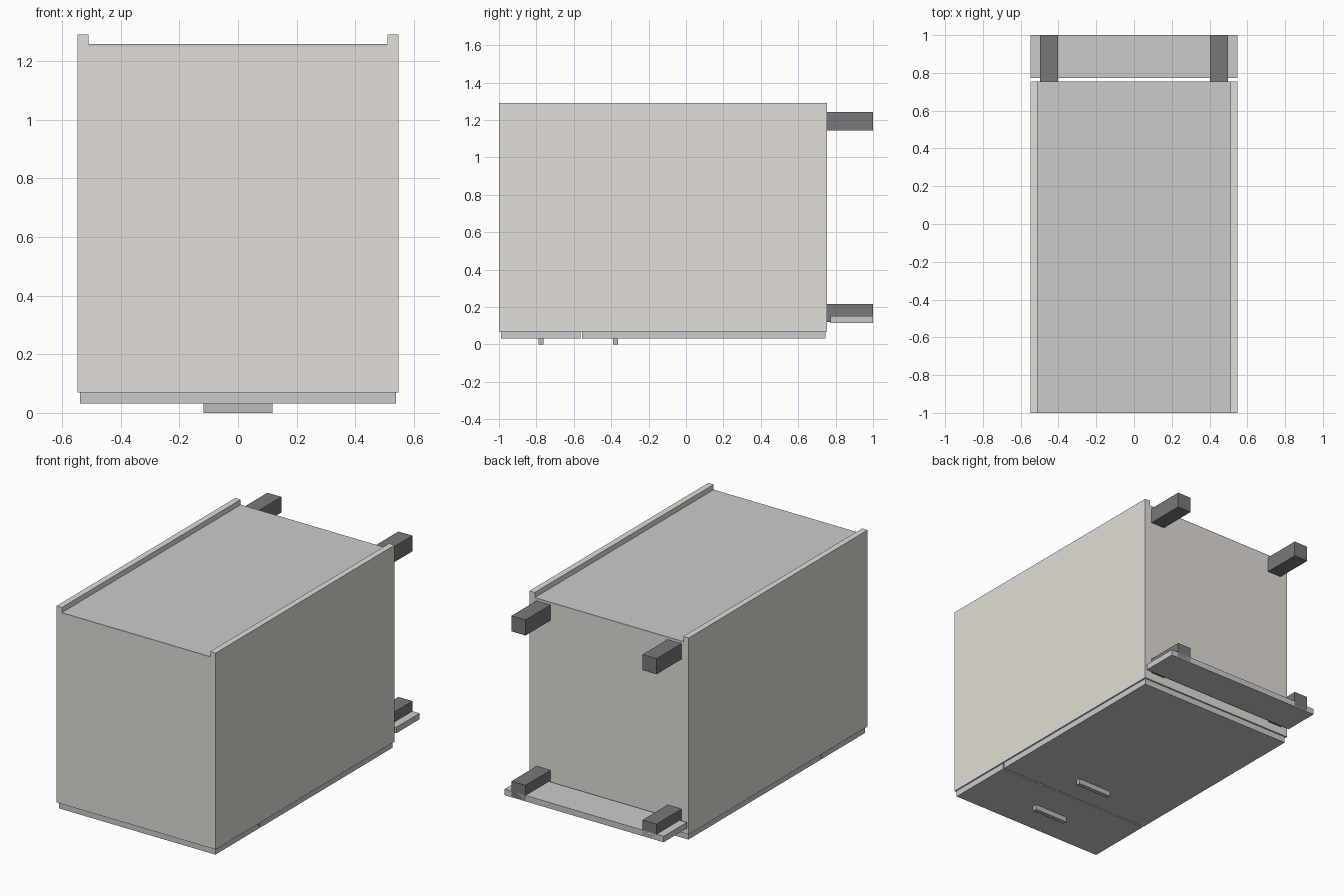
import bpy

if "Cube" in bpy.data.objects:
    bpy.data.objects.remove(bpy.data.objects["Cube"])


def material(name, r, g, b):
    m = bpy.data.materials.new(name)
    m.diffuse_color = (r, g, b, 1)
    m.use_nodes = True
    m.node_tree.nodes["Principled BSDF"].inputs["Base Color"].default_value = m.diffuse_color
    return m


BODY = material("warm_grey", 0.76, 0.73, 0.68)
PANEL = material("pale_grey", 0.83, 0.83, 0.80)
PLINTH = material("mid_grey", 0.69, 0.69, 0.66)
METAL = material("metal", 0.50, 0.50, 0.52)
BLACK = material("black_plastic", 0.19, 0.19, 0.20)


def box(name, x, y, z, mat):
    """Box from (min, max) ranges on each axis."""
    bpy.ops.mesh.primitive_cube_add(size=1)
    o = bpy.context.object
    o.name = name
    o.location = [(a + b) / 2 for a, b in (x, y, z)]
    o.scale = [b - a for a, b in (x, y, z)]
    bpy.ops.object.transform_apply(location=True, rotation=True, scale=True)
    o.data.materials.append(mat)
    return o


W, T = 0.547, 0.037          # half width, board thickness
Y0, Y1 = -1.0, 0.755         # cabinet top and bottom (it lies on its front)
Z0, Z1 = 0.07, 1.29          # front and rear edges of the carcass
IN = W - T

# Carcass boards
for side, s in (("left", -1), ("right", 1)):
    box(side + "_side", sorted((s * W, s * IN)), (Y0, Y1), (Z0, Z1), BODY)
box("top_board", (-IN, IN), (Y0, Y0 + T), (Z0, 1.25), BODY)
box("bottom_board", (-IN, IN), (Y1 - T, Y1), (Z0, 1.25), BODY)
box("back_panel", (-IN, IN), (Y0, Y1), (1.25, 1.258), PANEL)
box("drawer_rail", (-IN, IN), (-0.58, -0.54), (Z0, 0.25), BODY)

# Drawer front and door with their handles
for name, y, hy in (("drawer", (-0.99, -0.565), -0.775),
                    ("door", (-0.555, 0.745), -0.376)):
    box(name + "_front", (-0.538, 0.538), y, (0.032, Z0), PANEL)
    box(name + "_handle", (-0.117, 0.117), (hy - 0.0135, hy + 0.0135),
        (0.0, 0.032), METAL)

# Feet
for side, s in (("left", -1), ("right", 1)):
    for end, z in (("front", (0.12, 0.215)), ("rear", (1.145, 1.242))):
        box(f"{end}_{side}_foot", sorted((s * 0.402, s * 0.498)),
            (Y1, 1.0), z, BLACK)

# Plinth board
box("plinth", (-W, W), (0.772, 1.0), (0.115, 0.152), PLINTH)
